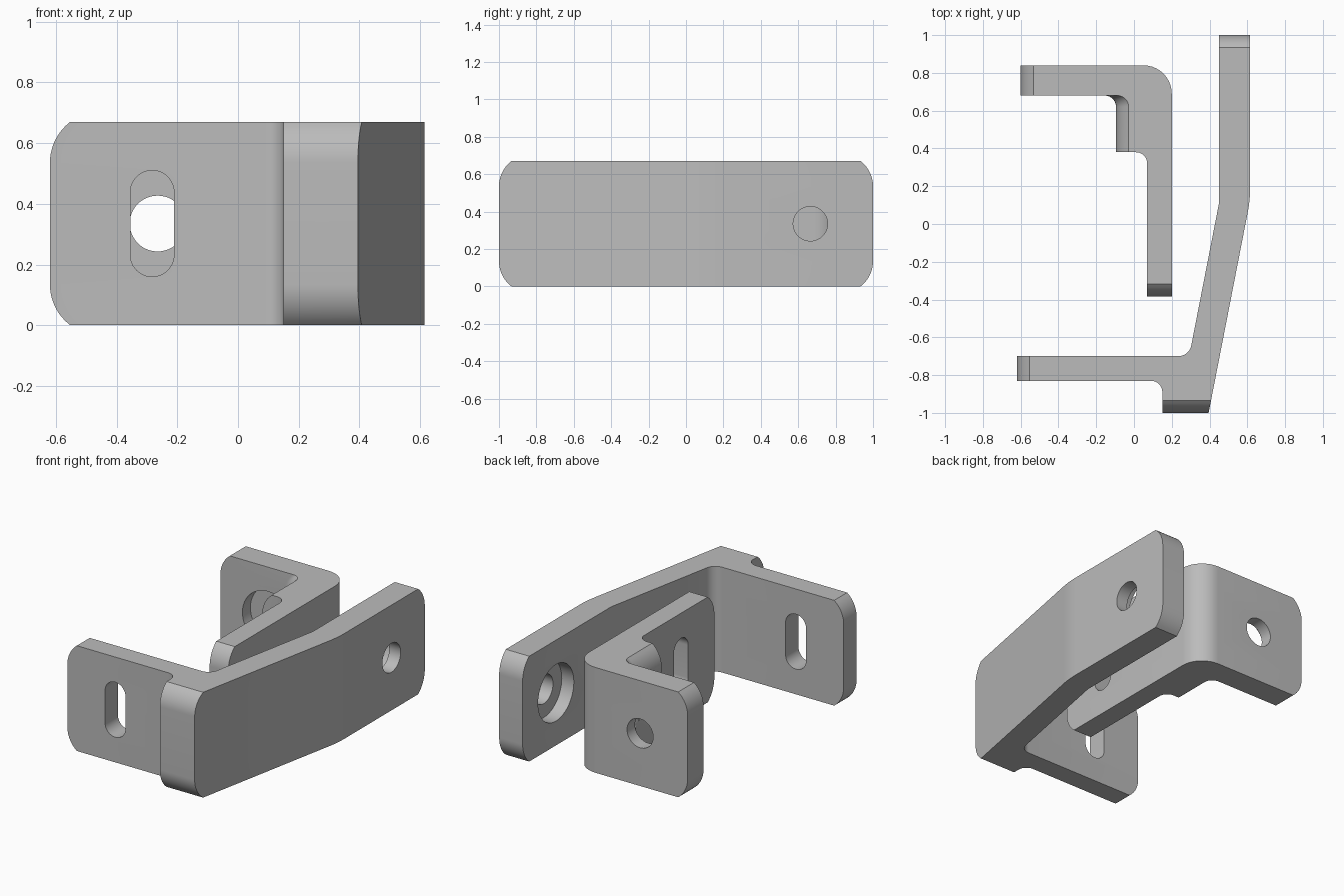
import bpy, bmesh, math
from mathutils import Vector

if "Cube" in bpy.data.objects:
    bpy.data.objects.remove(bpy.data.objects["Cube"])

H = 0.67           # bracket height
R, T = 0.17, 0.135  # end corner arc radius and how far down it runs
MID = H / 2

steel = bpy.data.materials.new("plain_grey")
steel.diffuse_color = (0.5, 0.5, 0.5, 1)
steel.use_nodes = True
steel.node_tree.nodes["Principled BSDF"].inputs["Base Color"].default_value = steel.diffuse_color


def rounded(points, n=10):
    """Closed outline from (x, y, fillet radius) points."""
    out = []
    for i, (x, y, r) in enumerate(points):
        p = Vector((x, y))
        if r == 0:
            out.append(p)
            continue
        a = (Vector(points[i - 1][:2]) - p).normalized()
        b = (Vector(points[(i + 1) % len(points)][:2]) - p).normalized()
        half = a.angle(b) / 2
        start = p + a * (r / math.tan(half))
        centre = p + (a + b).normalized() * (r / math.sin(half))
        sweep = math.pi - 2 * half
        v = start - centre
        s = 1 if a.x * b.y - a.y * b.x < 0 else -1
        for k in range(n + 1):
            t = s * sweep * k / n
            out.append(centre + Vector((v.x * math.cos(t) - v.y * math.sin(t),
                                        v.x * math.sin(t) + v.y * math.cos(t))))
    return out


def loft(name, rings):
    """Skin a stack of equal rings and cap both ends."""
    bm = bmesh.new()
    rows = [[bm.verts.new(c) for c in ring] for ring in rings]
    n = len(rows[0])
    for lo, hi in zip(rows, rows[1:]):
        for i in range(n):
            j = (i + 1) % n
            bm.faces.new((lo[i], lo[j], hi[j], hi[i]))
    bm.faces.new(rows[0][::-1])
    bm.faces.new(rows[-1])
    bmesh.ops.recalc_face_normals(bm, faces=bm.faces)
    me = bpy.data.meshes.new(name)
    bm.to_mesh(me)
    bm.free()
    ob = bpy.data.objects.new(name, me)
    bpy.context.collection.objects.link(ob)
    return ob


def bracket(name, profile):
    """Stack the profile in z, pulling its ends in along the corner arc."""
    ts = [T * k / 10 for k in range(11)]
    levels = [(T - t, t) for t in ts[::-1]]          # (z, arc position)
    levels = [(T - t, R - math.sqrt(R * R - t * t)) for t in ts[::-1]]
    levels += [(H - z, d) for z, d in levels[::-1]]
    ob = loft(name, [[(p.x, p.y, z) for p in rounded(profile(d))] for z, d in levels])
    ob.data.materials.append(steel)
    return ob


def cut(ob, axis, u, r, start, end, straight=0.0):
    """Cut a round hole or an upright slot along x or y."""
    n = 24
    ring = [(u + r * math.cos(math.pi * k / n), MID + straight + r * math.sin(math.pi * k / n))
            for k in range(n + (1 if straight else 0))]
    ring += [(2 * u - a, 2 * MID - z) for a, z in ring]
    rings = [[(w, a, z) if axis == "x" else (a, w, z) for a, z in ring] for w in (start, end)]
    tool = loft("hole_cutter", rings)
    tool.hide_render = True
    mod = ob.modifiers.new("hole", "BOOLEAN")
    mod.operation, mod.solver, mod.object = "DIFFERENCE", "EXACT", tool
    bpy.context.view_layer.objects.active = ob
    bpy.ops.object.modifier_apply(modifier=mod.name)
    bpy.data.objects.remove(tool)


# Large angled bracket: long bent arm with a side plate near its front end
def large_profile(d):
    return [(0.45, 1 - d, 0), (0.45, 0.11, 0), (0.292, -0.70, 0.07),
            (-0.62 + d, -0.70, 0), (-0.62 + d, -0.83, 0), (0.15, -0.83, 0.06),
            (0.15, -1 + d, 0), (0.395 + 0.195 * d, -1 + d, 0),
            (0.615, 0.128, 0.7), (0.615, 1 - d, 0)]


# Small bracket: back plate, leg and a short stepped boss in the inner corner
def small_profile(d):
    return [(-0.60 + d, 0.84, 0), (-0.60 + d, 0.68, 0), (-0.095 + d, 0.68, 0.06),
            (-0.095 + d, 0.38, 0), (0.07, 0.38, 0.06), (0.07, -0.385 + d, 0),
            (0.20, -0.385 + d, 0), (0.20, 0.84, 0.15)]


large = bracket("large_bracket", large_profile)
small = bracket("small_bracket", small_profile)

# Slots in the side plate and the leg
cut(large, "y", -0.283, 0.072, -0.9, -0.6, 0.103)
cut(small, "x", -0.05, 0.072, 0.0, 0.3, 0.103)
# Counterbored holes in the arm and the back plate
cut(large, "x", 0.665, 0.092, 0.4, 0.7)
cut(large, "x", 0.665, 0.18, 0.4, 0.535)
cut(small, "y", -0.265, 0.092, 0.62, 0.9)
cut(small, "y", -0.265, 0.18, 0.61, 0.76)

# Smooth the rounded faces, keep edges crisp
bpy.ops.object.select_all(action="DESELECT")
for ob in (large, small):
    ob.select_set(True)
bpy.context.view_layer.objects.active = large
bpy.ops.object.shade_smooth_by_angle(angle=math.radians(25))
